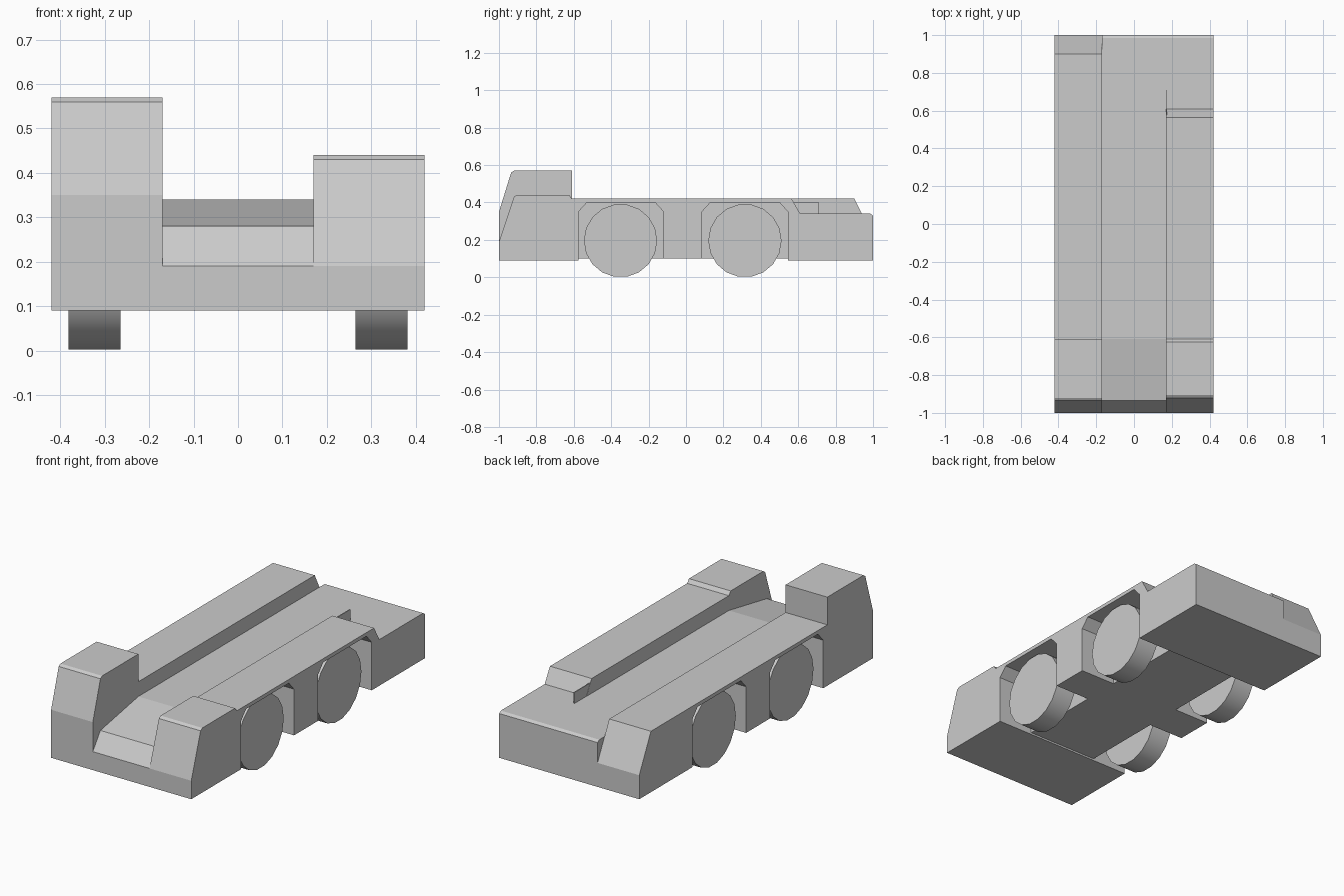
import bpy
import bmesh
import math

cube = bpy.data.objects.get("Cube")
if cube:
    bpy.data.objects.remove(cube, do_unlink=True)

GREY = (0.6, 0.6, 0.6, 1)
paint = bpy.data.materials.new("light_grey")
paint.use_nodes = True
paint.diffuse_color = GREY
paint.node_tree.nodes["Principled BSDF"].inputs["Base Color"].default_value = GREY


def prism(name, x0, x1, profile):
    """Extrude a side (y, z) profile across the width from x0 to x1."""
    bm = bmesh.new()
    face = bm.faces.new([bm.verts.new((x0, y, z)) for y, z in profile])
    ext = bmesh.ops.extrude_face_region(bm, geom=[face])["geom"]
    bmesh.ops.translate(bm, vec=(x1 - x0, 0, 0),
                        verts=[v for v in ext if isinstance(v, bmesh.types.BMVert)])
    bmesh.ops.recalc_face_normals(bm, faces=bm.faces)
    mesh = bpy.data.meshes.new(name)
    bm.to_mesh(mesh)
    bm.free()
    mesh.materials.append(paint)
    obj = bpy.data.objects.new(name, mesh)
    bpy.context.collection.objects.link(obj)
    return obj


def cut(obj, cutter):
    mod = obj.modifiers.new("cut", "BOOLEAN")
    mod.operation = "DIFFERENCE"
    mod.solver = "EXACT"
    mod.object = cutter
    bpy.context.view_layer.objects.active = obj
    bpy.ops.object.modifier_apply(modifier=mod.name)


W, BED = 0.42, 0.17      # half widths of hull and bed
LOW, DECK, RAIL = 0.09, 0.34, 0.42

# Hull: tall cab side, low cab side and the sunken bed between them
right_side = prism("right_side_with_tall_cab", -W, -BED, [
    (-1, LOW), (-1, 0.35), (-0.935, 0.56), (-0.92, 0.57), (-0.61, 0.57),
    (-0.61, RAIL), (0.9, RAIL), (1, 0.22), (1, LOW)])
left_side = prism("left_side_with_low_cab", BED, W, [
    (-1, LOW), (-1, 0.19), (-0.92, 0.43), (-0.905, 0.44), (-0.625, 0.44),
    (-0.61, RAIL), (0.565, RAIL), (0.61, DECK), (0.985, DECK), (1, 0.33), (1, LOW)])
bed = prism("bed", -BED, BED, [
    (-1, LOW), (-1, 0.19), (-0.935, 0.28), (-0.61, DECK),
    (0.985, DECK), (1, 0.33), (1, LOW)])

# Raised belly and chamfered wheel arches
belly = prism("belly_cutter", -0.6, 0.6, [(-0.575, 0), (-0.575, 0.1), (0.545, 0.1), (0.545, 0)])
cutters = [belly]
for part in (right_side, left_side, bed):
    cut(part, belly)
for side, part in ((-1, right_side), (1, left_side)):
    for y0, y1 in ((-0.575, -0.12), (0.085, 0.545)):
        arch = prism("arch_cutter", side * 0.21, side * 0.6, [
            (y0, 0), (y0, 0.35), (y0 + 0.045, 0.4),
            (y1 - 0.045, 0.4), (y1, 0.35), (y1, 0)])
        cut(part, arch)
        cutters.append(arch)
for c in cutters:
    bpy.data.objects.remove(c, do_unlink=True)

# Thin plate behind the left rail
prism("rail_end_plate", 0.171, 0.176, [(0.57, DECK), (0.57, 0.4), (0.71, 0.4), (0.71, DECK)])

# Wheels
R = 0.196
for side, label in ((-1, "right"), (1, "left")):
    for y, end in ((-0.35, "front"), (0.315, "rear")):
        bpy.ops.mesh.primitive_cylinder_add(
            vertices=18, radius=R, depth=0.118,
            location=(side * 0.323, y, R), rotation=(0, math.pi / 2, 0))
        wheel = bpy.context.object
        wheel.name = f"{end}_{label}_wheel"
        wheel.data.materials.append(paint)
        bpy.ops.object.shade_smooth_by_angle(angle=math.radians(40))
